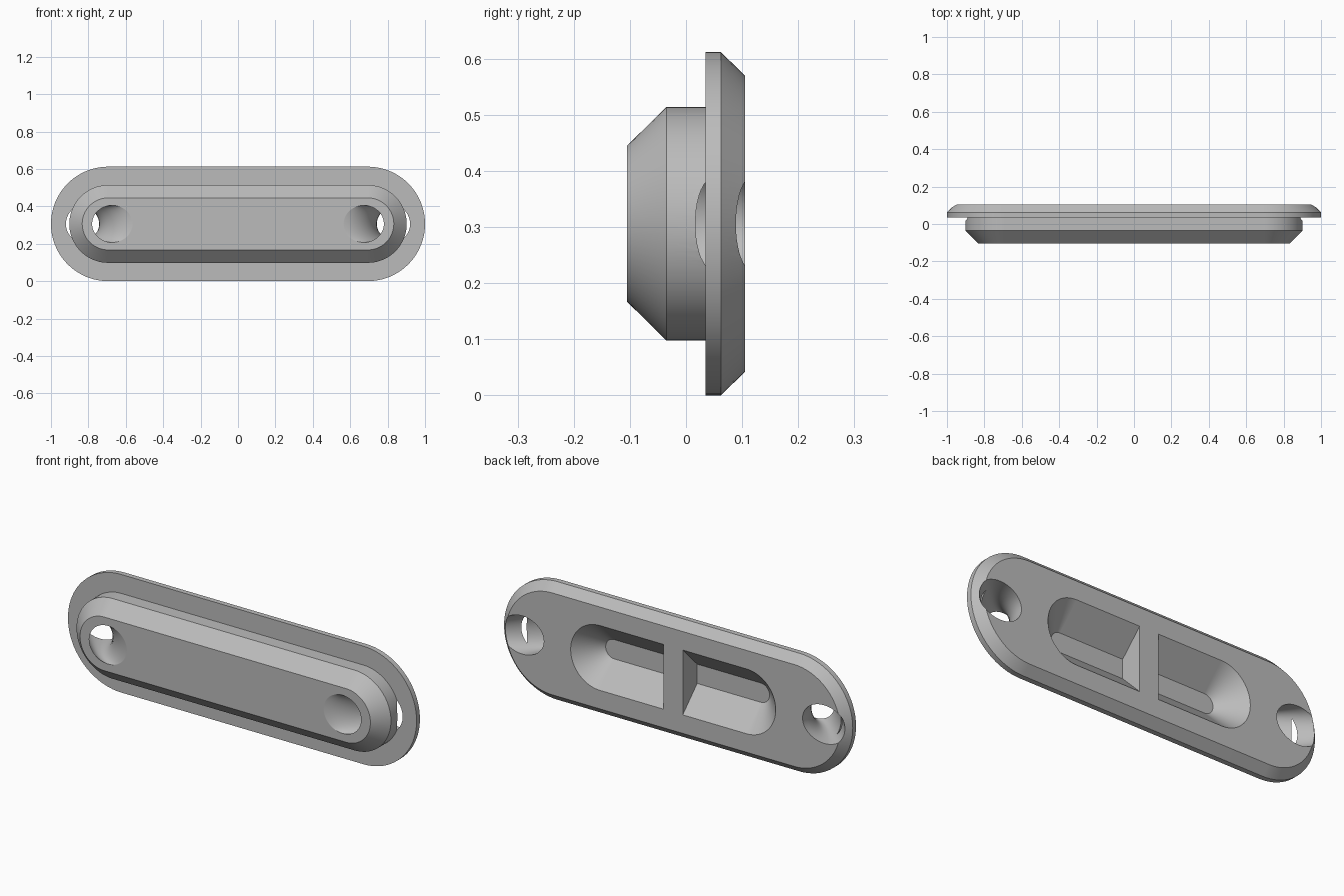
import bpy
import bmesh
from math import sin, cos, pi, radians

cube = bpy.data.objects.get("Cube")
if cube:
    bpy.data.objects.remove(cube, do_unlink=True)

MID = 0.306      # height of the long axis
STEPS = 40       # segments per half circle

grey = bpy.data.materials.new("plain grey")
grey.use_nodes = True
colour = (0.5, 0.5, 0.5, 1)
grey.diffuse_color = colour
grey.node_tree.nodes["Principled BSDF"].inputs["Base Color"].default_value = colour


def half_round(x, y, r, side=1):
    """Half circle around (x, MID), bulging to +x or -x."""
    angles = [pi * i / STEPS - pi / 2 for i in range(STEPS + 1)]
    return [(x + side * r * cos(a), y, MID + side * r * sin(a)) for a in angles]


def loft(name, rings):
    """Closed solid through rings of equal point count."""
    bm = bmesh.new()
    loops = [[bm.verts.new(p) for p in ring] for ring in rings]
    n = len(loops[0])
    for a, b in zip(loops, loops[1:]):
        for i in range(n):
            j = (i + 1) % n
            bm.faces.new((a[i], a[j], b[j], b[i]))
    bm.faces.new(loops[0])
    bm.faces.new(loops[-1])
    bmesh.ops.recalc_face_normals(bm, faces=bm.faces)
    mesh = bpy.data.meshes.new(name)
    bm.to_mesh(mesh)
    bm.free()
    mesh.materials.append(grey)
    obj = bpy.data.objects.new(name, mesh)
    bpy.context.collection.objects.link(obj)
    return obj


def mirrored(rings, side):
    return [[(side * x, y, z) for x, y, z in ring] for ring in rings]


# Flanged body: chamfered boss in front, chamfered flange behind
profile = [(0.139, -0.105), (0.208, -0.035), (0.208, 0.035),
           (0.306, 0.035), (0.306, 0.062), (0.264, 0.105)]
body = loft("flanged_body", [half_round(0.694, y, r) + half_round(-0.694, y, r, -1)
                             for r, y in profile])

# Tapered pocket: round outer end, flat wall at the centre web
pocket = []
for r, y in [(0.05, -0.013), (0.168, 0.105), (0.188, 0.125)]:
    pocket.append(half_round(0.42, y, r)
                  + [(0.055, y, MID + r), (0.055, y, MID - r)])

# Slanted screw tunnel: straight outer wall, rounded inner wall
walls = [(0.54, -0.13)]
for i in range(13):
    t = radians(90) * i / 12
    walls.append((0.54 + 0.202 * sin(t), 0.0985 - 0.205 * cos(t)))
walls.append((0.742, 0.13))
tunnel = []
for inner, y in walls:
    outer = 0.885 + y
    centre, half = (inner + outer) / 2, (outer - inner) / 2
    tunnel.append([(centre + half * cos(a), y, MID + 0.099 * sin(a))
                   for a in [pi * k / 24 for k in range(48)]])

# Cut pockets and tunnels on both sides
bpy.context.view_layer.objects.active = body
for side in (1, -1):
    for name, rings in (("pocket_cutter", pocket), ("tunnel_cutter", tunnel)):
        cutter = loft(name, mirrored(rings, side))
        cutter.hide_render = True
        cut = body.modifiers.new("cut", 'BOOLEAN')
        cut.operation = 'DIFFERENCE'
        cut.solver = 'EXACT'
        cut.object = cutter
        bpy.ops.object.modifier_apply(modifier=cut.name)
        bpy.data.objects.remove(cutter, do_unlink=True)

# Smooth round walls, crisp chamfers and flat faces
bpy.ops.object.select_all(action='DESELECT')
body.select_set(True)
bpy.ops.object.shade_smooth_by_angle(angle=radians(25))
weighted = body.modifiers.new("flat_faces", 'WEIGHTED_NORMAL')
weighted.keep_sharp = True
